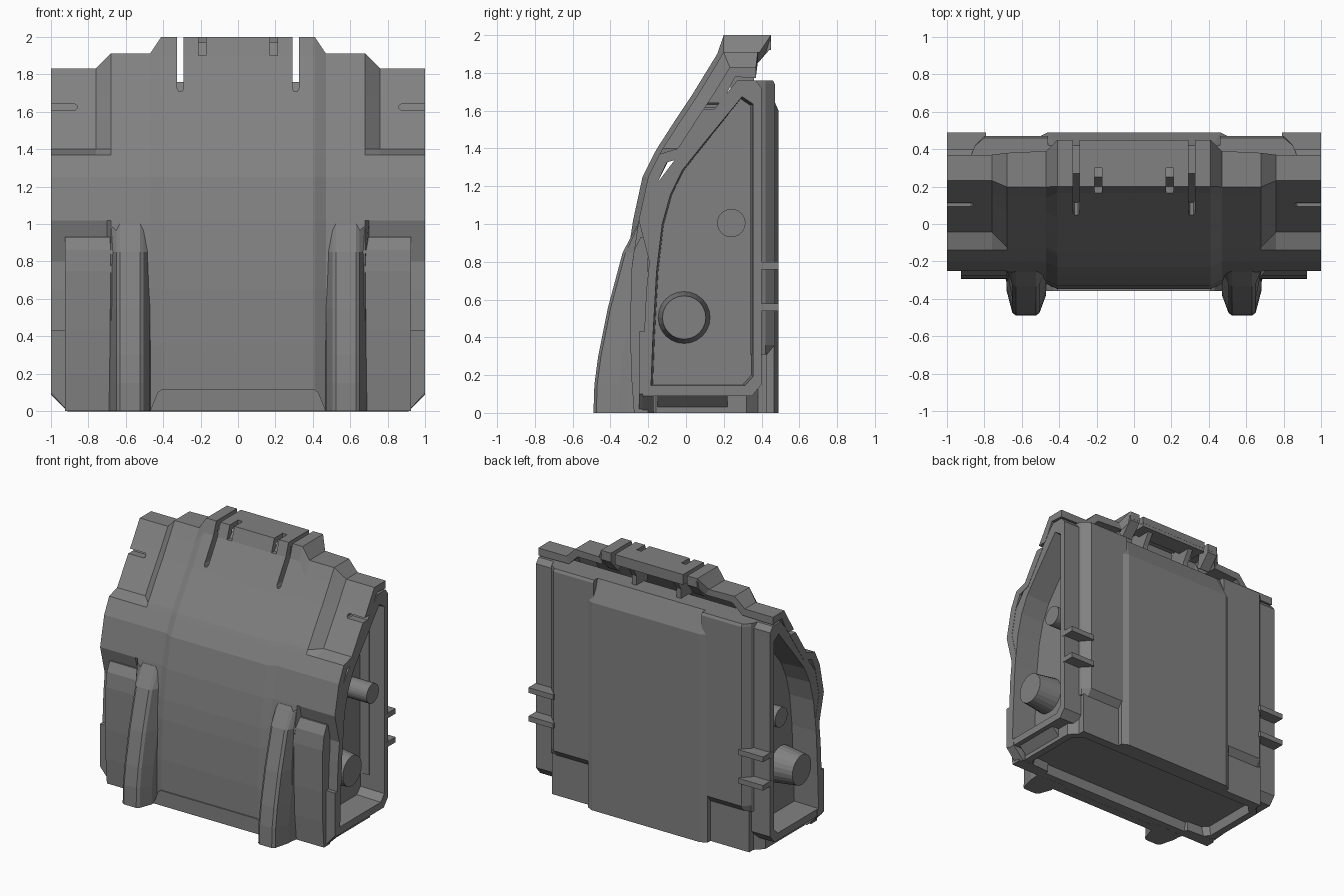
import bpy, bmesh
from mathutils import Vector

if "Cube" in bpy.data.objects:
    bpy.data.objects.remove(bpy.data.objects["Cube"])

grey = bpy.data.materials.new("dark_grey")
grey.diffuse_color = (.22, .22, .22, 1)
grey.use_nodes = True
grey.node_tree.nodes["Principled BSDF"].inputs["Base Color"].default_value = grey.diffuse_color


def link(name, bm):
    me = bpy.data.meshes.new(name)
    bm.to_mesh(me)
    bm.free()
    me.materials.append(grey)
    ob = bpy.data.objects.new(name, me)
    bpy.context.collection.objects.link(ob)
    return ob


def finish(name, bm):
    bmesh.ops.recalc_face_normals(bm, faces=bm.faces)
    return link(name, bm)


def add_prism(bm, pts, axis, a, b):
    """Extrude a 2D polygon along an axis: x takes (y,z), y takes (x,z), z takes (x,y)."""
    def co(p, t):
        return {'x': (t, p[0], p[1]), 'y': (p[0], t, p[1]), 'z': (p[0], p[1], t)}[axis]
    lo = [bm.verts.new(co(p, a)) for p in pts]
    hi = [bm.verts.new(co(p, b)) for p in pts]
    caps = [bm.faces.new(lo), bm.faces.new(hi)]
    n = len(pts)
    for i in range(n):
        bm.faces.new((lo[i], lo[(i + 1) % n], hi[(i + 1) % n], hi[i]))
    bmesh.ops.recalc_face_normals(bm, faces=bm.faces)
    return caps


def prism(name, pts, axis, a, b):
    bm = bmesh.new()
    add_prism(bm, pts, axis, a, b)
    return finish(name, bm)


def rect(u0, u1, v0, v1):
    return [(u0, v0), (u1, v0), (u1, v1), (u0, v1)]


def both_sides(name, pts, a, b):
    for side, s in (("left", -1), ("right", 1)):
        prism(f"{name}_{side}", pts, 'x', s * a, s * b)


def loft(name, rings):
    """Closed loft through rings with equal point counts."""
    bm = bmesh.new()
    rows = [[bm.verts.new(p) for p in r] for r in rings]
    n = len(rows[0])
    for r, q in zip(rows, rows[1:]):
        for i in range(n):
            bm.faces.new((r[i], r[(i + 1) % n], q[(i + 1) % n], q[i]))
    bm.faces.new(rows[0])
    bm.faces.new(rows[-1])
    return finish(name, bm)


def cut(ob, cutter):
    cutter.hide_render = True
    mod = ob.modifiers.new("cut", 'BOOLEAN')
    mod.operation, mod.object, mod.solver = 'DIFFERENCE', cutter, 'EXACT'
    bpy.context.view_layer.objects.active = ob
    for m in [m.name for m in ob.modifiers]:
        bpy.ops.object.modifier_apply(modifier=m)


def interp(table, t):
    for (a, ya), (b, yb) in zip(table, table[1:]):
        if t <= b:
            return ya + (yb - ya) * max(0, t - a) / (b - a)
    return table[-1][1]


# Curved front shell: a stepped sheet, thickened inward
CURVE = [(0, -.35), (.35, -.345), (.65, -.33), (.93, -.30), (1.02, -.28), (1.25, -.23),
         (1.38, -.165), (1.44, -.13), (1.68, .03), (1.9, .165), (2.0, .2)]
SIDE = [(0, .12), (.8, .12), (1.02, .03), (1.37, .03), (1.40, .11), (2, .11)]
MID = [(0, .03), (2, .03)]
FLAT = [(0, 0), (2, 0)]
# x, top height, lip end, offset table
half = [(.41, 2.0, .45, FLAT), (.47, 1.91, .39, MID), (.68, 1.91, .38, MID),
        (.76, 1.83, .37, SIDE), (.92, 1.83, .37, SIDE), (1.0, 1.83, .37, SIDE)]
columns = [(-c[0],) + c[1:] for c in reversed(half)] + half
levels = [0, .09, .35, .65, .8, 1.02, 1.25, 1.37, 1.40, 1.55, 1.68]
bm = bmesh.new()
grid = []
for x, top, lip, off in columns:
    col = []
    for z in levels + [top - .1, top]:
        xx = max(-.91, min(.91, x)) if z == 0 else x
        if abs(x) == .76 and z < 1.3:
            xx = x * .70 / .76
        col.append(bm.verts.new((xx, interp(CURVE, z) + interp(off, z), z)))
    col.append(bm.verts.new((x, lip, top)))
    grid.append(col)
for c, d in zip(grid, grid[1:]):
    for j in range(len(c) - 1):
        if (c[j].co - d[j].co).length > 1e-5:
            bm.faces.new((c[j], d[j], d[j + 1], c[j + 1]))
        else:
            bm.faces.new((c[j], d[j + 1], c[j + 1]))
shell = link("front_shell", bm)
sol = shell.modifiers.new("thickness", 'SOLIDIFY')
sol.thickness, sol.offset = .058, -1

# Slots cut through the shell
bm = bmesh.new()
for s in (-1, 1):
    c = s * .308
    add_prism(bm, [(c - .017, 2.2), (c - .017, 1.725), (c - .009, 1.708), (c + .009, 1.708), (c + .017, 1.725),
                   (c + .017, 2.2)], 'y', -.1, .6)
    add_prism(bm, rect(s * .19 - .02, s * .19 + .02, 1.9, 2.2), 'y', .05, .3)
    add_prism(bm, [(s * .86, 1.632), (s * .86, 1.618), (s * .87, 1.61), (s * 1.1, 1.61), (s * 1.1, 1.64),
                   (s * .87, 1.64)], 'y', -.2, .4)
slots = finish("slot_cutter", bm)
cut(shell, slots)

# Main body with recessed side windows
body_pts = [(-.23, .09), (.35, .09), (.40, .15), (.40, 1.72), (.37, 1.76), (.27, 1.76),
            (-.015, 1.40), (-.04, 1.365), (-.165, 1.2), (-.21, 1.02), (-.185, .8), (-.205, .6), (-.228, .3)]
body = prism("body", body_pts, 'x', -.998, .998)
window = [(-.19, .14), (.315, .14), (.36, .19), (.36, 1.64), (.30, 1.68), (-.02, 1.29), (-.085, 1.16),
          (-.13, 1.0), (-.16, .75), (-.18, .4)]
bm = bmesh.new()
for s in (-1, 1):
    caps = add_prism(bm, window, 'x', s * .80, s * 1.1)
    # walls taper slightly towards the floor of the recess
    for v in caps[0].verts:
        v.co.y += (.1 - v.co.y) * .05
        v.co.z += (.8 - v.co.z) * .02
windows = finish("window_cutter", bm)
cut(body, windows)
cut(shell, windows)
for c in (slots, windows):
    bpy.data.objects.remove(c)

# Round bosses inside each side window
for side, s in (("left", -1), ("right", 1)):
    for label, y, z, r1, r2 in (("upper_boss", .24, 1.005, .075, .075), ("lower_boss", -.01, .505, .14, .115)):
        bm = bmesh.new()
        bmesh.ops.create_cone(bm, cap_ends=True, segments=24, radius1=r1, radius2=r2, depth=.2)
        rot = Vector((0, 0, 1)).rotation_difference(Vector((s, 0, 0))).to_matrix()
        bmesh.ops.rotate(bm, verts=bm.verts, matrix=rot)
        bmesh.ops.translate(bm, verts=bm.verts, vec=(s * .88, y, z))
        finish(f"{label}_{side}", bm)

# Open tray underneath
bm = bmesh.new()
caps = add_prism(bm, [(-.9, -.16), (-.8, -.27), (.8, -.27), (.9, -.16), (.9, .32), (.8, .42),
                      (-.8, .42), (-.9, .32)], 'z', 0, .13)
bmesh.ops.inset_individual(bm, faces=caps[:1], thickness=.06)
bmesh.ops.inset_individual(bm, faces=caps[:1], thickness=.015, depth=-.07)
finish("bottom_tray", bm)
for side, s in (("left", -1), ("right", 1)):
    prism(f"tray_block_{side}", [(s * .85, .03), (s * .9, .03), (s * .97, .1), (s * .85, .1)], 'y', -.15, .22)

# Back plates: sloped-top centre, wings with angled edges, lower corner blocks
loft("back_centre", [[(-w, .36, z), (w, .36, z), (w, min(y, .465), z), (w - .05, y, z), (.05 - w, y, z),
                      (-w, min(y, .465), z)] for z, w, y in ((0, .51, .49), (1.6, .51, .49), (1.76, .47, .42))])
for side, s in (("left", -1), ("right", 1)):
    plan = [(.46, .34), (.88, .34), (.85, .42), (.80, .47), (.46, .47)]
    loft(f"back_wing_{side}", [[(s * x, min(y, lim), z) for x, y in plan]
                               for z, lim in ((.31, .43), (.36, .471), (1.74, .471), (1.76, .46))])
    prism(f"back_corner_{side}", rect(s * .48, s * .84, 0, .33), 'y', .36, .43)

# Fins at the rear corners
for i, z in enumerate((.54, .76)):
    both_sides(f"rear_fin_{i + 1}", rect(.38, .49, z, z + .04), .79, 1.0)

# Tapered front ribs
for side, s in (("left", -1), ("right", 1)):
    rings = []
    for z, y in ((0, -.49), (.15, -.485), (.3, -.465), (.55, -.415), (.85, -.335), (1.0, -.255)):
        plan = [(.465, -.24), (.47, min(y + .11, -.25)), (.505, y + .015), (.525, y), (.63, y),
                (.65, y + .015), (.68, min(y + .13, -.25)), (.685, -.24)]
        rings.append([(s * x, yy, z) for x, yy in plan])
    loft(f"front_rib_{side}", rings)

# Raised lower side panels with outer corner guards
both_sides("side_panel", [(-.2, 0), (-.275, 0), (-.29, .2), (-.295, .43), (-.29, .75), (-.275, .86),
                          (-.24, .93), (-.2, .93)], .67, .925)
for side, s in (("left", -1), ("right", 1)):
    prism(f"corner_guard_{side}", [(s * .88, .43), (s * 1.0, .43), (s * 1.0, .1), (s * .93, .02), (s * .88, .02)],
          'y', -.25, -.2)

# Bottom front plate, and the thick underside and struts of the top lip
prism("front_sill", [(-.47, 0), (-.43, .1), (-.41, .115), (.41, .115), (.43, .1), (.47, 0)], 'y', -.358, -.25)
both_sides("lip_strut", [(.24, 1.70), (.36, 1.70), (.36, 1.83), (.42, 1.93), (.25, 1.97), (.2, 1.9)], .17, .21)
prism("lip_underside", rect(.31, .449, 1.92, 1.97), 'x', -.29, .29)
both_sides("lip_end", [(.33, 1.85), (.36, 1.83), (.449, 1.93), (.449, 1.97), (.35, 1.97)], .326, .41)
